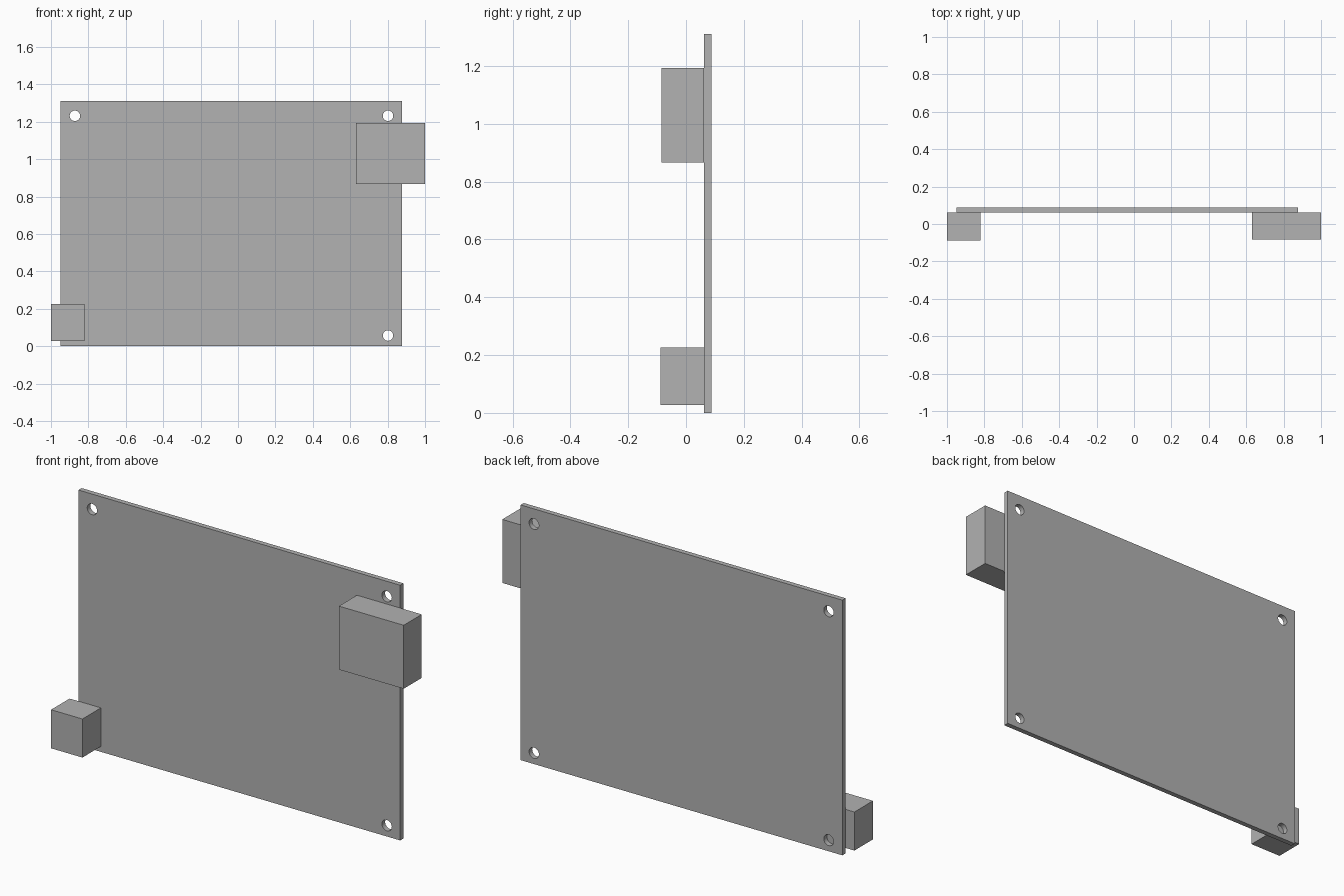
import bpy
from math import pi

if "Cube" in bpy.data.objects:
    bpy.data.objects.remove(bpy.data.objects["Cube"], do_unlink=True)

grey = bpy.data.materials.new("plain grey")
grey.use_nodes = True
colour = (0.445, 0.445, 0.445, 1)
grey.diffuse_color = colour
grey.node_tree.nodes["Principled BSDF"].inputs["Base Color"].default_value = colour


def box(name, low, high):
    """Box between two opposite corners."""
    centre = [(a + b) / 2 for a, b in zip(low, high)]
    bpy.ops.mesh.primitive_cube_add(size=1, location=centre)
    obj = bpy.context.object
    obj.name = name
    obj.scale = [b - a for a, b in zip(low, high)]
    bpy.ops.object.transform_apply(location=False, rotation=False, scale=True)
    obj.data.materials.append(grey)
    return obj


FRONT, BACK = 0.062, 0.088  # faces of the board

# Thin upright board
board = box("board", (-0.95, FRONT, 0), (0.878, BACK, 1.31))

# Mounting holes drilled through the four corners
for x in (-0.872, 0.802):
    for z in (0.057, 1.232):
        bpy.ops.mesh.primitive_cylinder_add(
            vertices=32, radius=0.028, depth=0.2,
            location=(x, (FRONT + BACK) / 2, z), rotation=(pi / 2, 0, 0))
        drill = bpy.context.object
        drill.name = "hole_cutter"
        drill.hide_render = True
        drill.data.materials.append(grey)
        cut = board.modifiers.new("hole", "BOOLEAN")
        cut.operation = "DIFFERENCE"
        cut.solver = "EXACT"
        cut.object = drill
        bpy.context.view_layer.objects.active = board
        bpy.ops.object.modifier_apply(modifier=cut.name)
        bpy.data.objects.remove(drill, do_unlink=True)

bpy.ops.object.select_all(action="DESELECT")
board.select_set(True)
bpy.context.view_layer.objects.active = board
bpy.ops.object.shade_smooth_by_angle()

# Connector blocks on the front, overhanging the side edges
box("large_connector", (0.632, -0.084, 0.867), (1.0, FRONT, 1.193))
box("small_connector", (-1.0, -0.088, 0.028), (-0.822, FRONT, 0.226))
